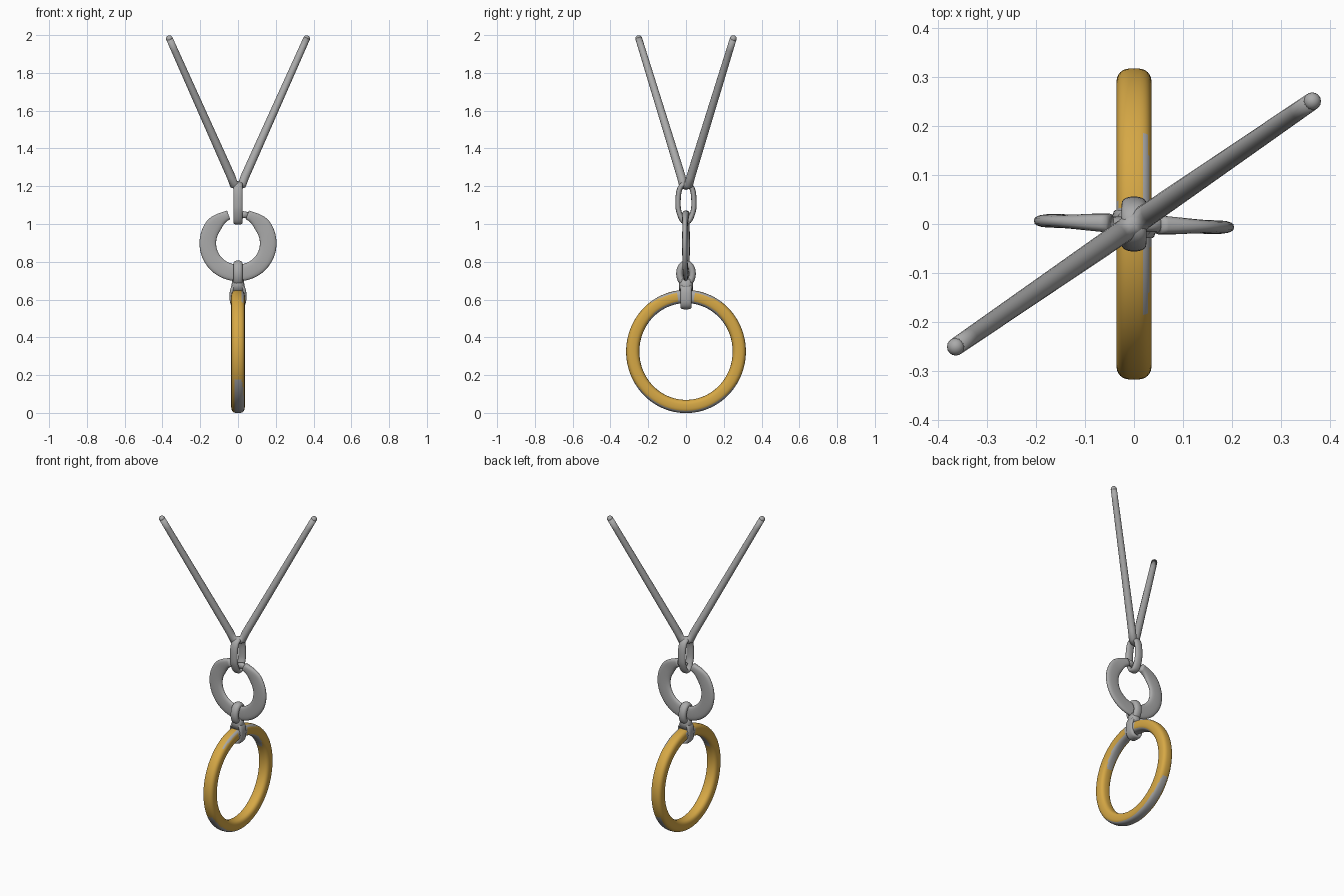
import bpy, bmesh, math
from mathutils import Vector

if "Cube" in bpy.data.objects:
    bpy.data.objects.remove(bpy.data.objects["Cube"])

def material(name, rgb):
    m = bpy.data.materials.new(name)
    m.diffuse_color = (*rgb, 1)
    m.use_nodes = True
    m.node_tree.nodes["Principled BSDF"].inputs["Base Color"].default_value = m.diffuse_color
    return m

grey = material("steel grey", (0.40, 0.40, 0.40))
gold = material("gold", (0.67, 0.39, 0.06))

def sweep(name, path, normal, section, mat, closed=True, sides=20):
    """Sweep a superellipse along a planar path.
    section(t) -> (in-plane half width, half thickness along normal, roundness power)"""
    bm = bmesh.new()
    n = Vector(normal).normalized()
    pts = [Vector(p) for p in path]
    count = len(pts)
    rings = []
    for i, p in enumerate(pts):
        if closed:
            tan = pts[(i + 1) % count] - pts[i - 1]
        else:
            tan = pts[min(i + 1, count - 1)] - pts[max(i - 1, 0)]
        side = tan.normalized().cross(n)
        w, h, k = section(i / (count if closed else count - 1))
        ring = []
        for j in range(sides):
            a = 2 * math.pi * j / sides
            c, s = math.cos(a), math.sin(a)
            u = math.copysign(abs(c) ** k, c) * w
            v = math.copysign(abs(s) ** k, s) * h
            ring.append(bm.verts.new(p + side * u + n * v))
        rings.append(ring)
    for i in range(count if closed else count - 1):
        a, b = rings[i], rings[(i + 1) % count]
        for j in range(sides):
            bm.faces.new((a[j], a[(j + 1) % sides], b[(j + 1) % sides], b[j]))
    if not closed:
        bm.faces.new(rings[0])
        bm.faces.new(rings[-1])
    bmesh.ops.recalc_face_normals(bm, faces=bm.faces)
    mesh = bpy.data.meshes.new(name)
    bm.to_mesh(mesh)
    bm.free()
    mesh.materials.append(mat)
    for f in mesh.polygons:
        f.use_smooth = True
    ob = bpy.data.objects.new(name, mesh)
    bpy.context.collection.objects.link(ob)
    return ob

def oval(axis, cz, r, rz, steps=48, start=0, end=360, power=1.0):
    """Points of an oval in the xz plane (axis 'x') or yz plane (axis 'y')."""
    full = end - start == 360
    out = []
    for i in range(steps):
        a = math.radians(start + (end - start) * i / (steps if full else steps - 1))
        c, s = math.cos(a), math.sin(a)
        h = math.copysign(abs(c) ** power, c) * r
        z = cz + math.copysign(abs(s) ** power, s) * rz
        out.append((h, 0, z) if axis == 'x' else (0, h, z))
    return out

X, Y = (1, 0, 0), (0, 1, 0)

# large gold ring at the bottom
big = sweep("gold_ring", oval('y', 0.325, 0.282, 0.291, 120), X,
            lambda t: (0.035, 0.036, 0.72), gold, sides=32)

# worn grey patches on the undersides and along the top edge
big.data.materials.append(grey)
for f in big.data.polygons:
    c, n = f.center, f.normal
    outer = math.hypot(c.y, c.z - 0.325) > 0.287
    under = n.z < -0.45 and c.x > -0.015
    top_edge = outer and n.x > 0.3 and n.z > 0.55 and 0.04 < abs(c.y) < 0.18
    near_swivel = c.z > 0.55 and abs(c.y) < 0.04
    if under or top_edge or near_swivel:
        f.material_index = 1

# swivel: strap round the gold ring, and eye round the flat ring
sweep("swivel_strap", oval('x', 0.618, 0.033, 0.058, 32, power=0.8), Y,
      lambda t: (0.012, 0.029, 0.7), grey)
sweep("swivel_eye", oval('y', 0.737, 0.034, 0.052, 32), X,
      lambda t: (0.018, 0.025, 0.9), grey)
sweep("swivel_neck", [(0, 0, 0.645), (0, 0, 0.68), (0, 0, 0.71)], X,
      lambda t: (0.036, 0.040 - 0.012 * t, 0.9), grey, closed=False)

# flat ring, open at the top left, bands tapering to the ends
def flat_section(t):
    ends = min(1, min(t, 1 - t) / 0.12)
    taper = ends * ends * (3 - 2 * ends)
    return (0.025 + 0.019 * taper, 0.019 - 0.005 * taper, 0.75)

ring_path = [(x, -0.04 * x, z) for x, y, z in
             oval('x', 0.898, 0.160, 0.157, 72, start=108, end=432)]
sweep("flat_ring", ring_path, Y, flat_section, grey, closed=False)

# thin end of the flat ring reaching into the upper loop
sweep("flat_ring_tip", [(0.055, 0, 1.045), (0.03, 0, 1.05), (0.0, 0, 1.04)], Y,
      lambda t: (0.018, 0.016, 0.9), grey, closed=False, sides=12)

# upper loop, narrowing to its base
loop_path = []
for _, y, z in oval('y', 1.110, 0.042, 0.100, 48, power=0.75):
    loop_path.append((0, y * (1 if z > 1.08 else 0.7 + 0.3 * (z - 1.01) / 0.07), z))
sweep("upper_loop", loop_path, X, lambda t: (0.014, 0.025, 0.9), grey)

# V-shaped cord through the upper loop
end, top, low = Vector((0.363, 0.25, 0)), 1.981, 1.205
d = end.normalized()
right = [tuple(end * s + Vector((0, 0, z))) for s, z in
         [(0.06, 1.209)] + [(0.1 + 0.9 * k / 12, 1.25 + (top - 1.25) * k / 12) for k in range(13)]]
left = [(-x, -y, z) for x, y, z in reversed(right)]
sweep("cord", left + [(0, 0, low)] + right, (-d.y, d.x, 0),
      lambda t: (0.018 + 0.006 * (1 - abs(2 * t - 1)),) * 2 + (1.0,), grey, closed=False, sides=16)

# rounded cord ends
for s, name in ((1, "cord_tip_right"), (-1, "cord_tip_left")):
    bpy.ops.mesh.primitive_uv_sphere_add(segments=16, ring_count=10, radius=0.018,
                                         location=(s * end.x, s * end.y, top))
    ob = bpy.context.object
    ob.name = name
    ob.data.materials.append(grey)
    bpy.ops.object.shade_smooth()
